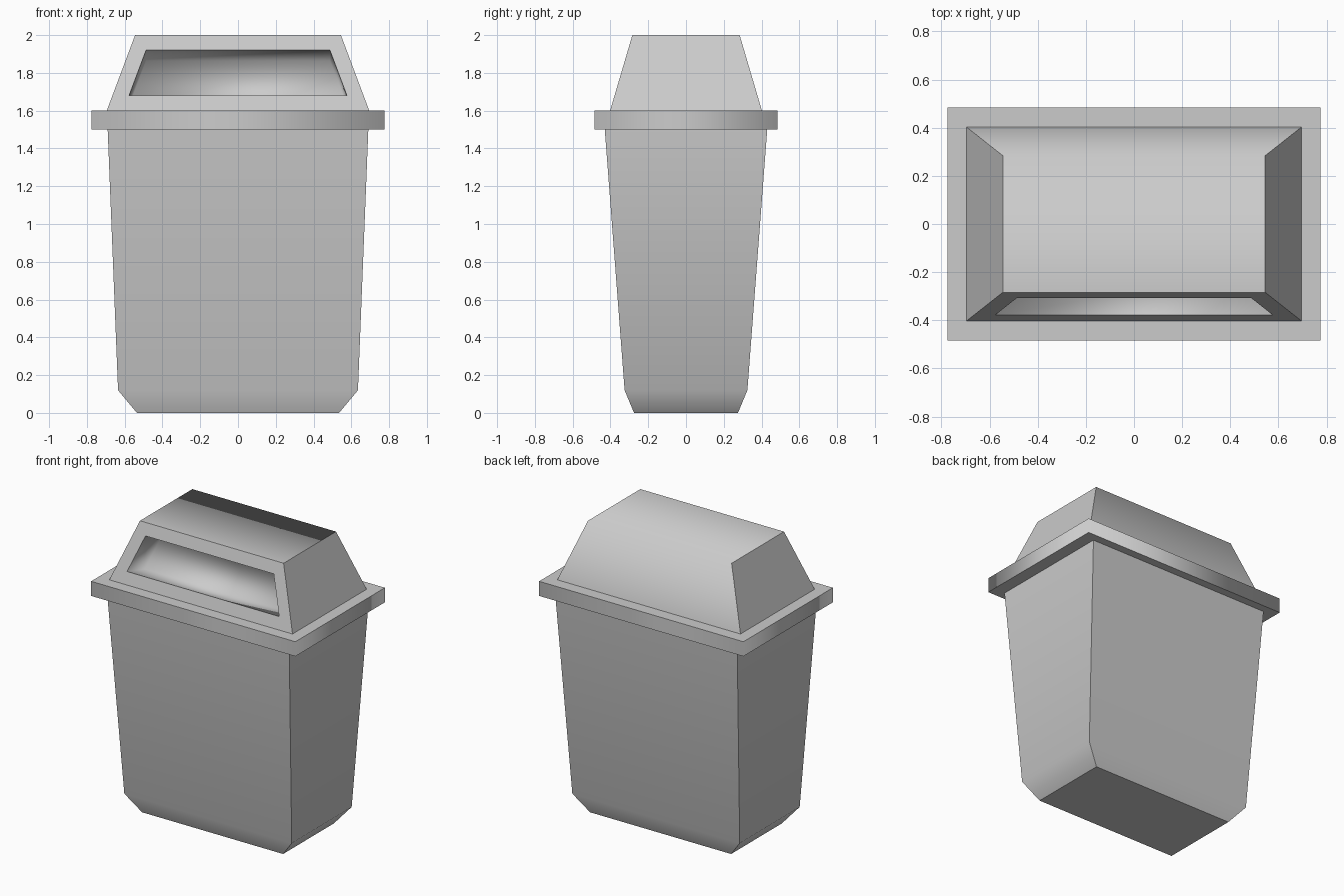
import bpy
import bmesh

cube = bpy.data.objects.get("Cube")
if cube:
    bpy.data.objects.remove(cube, do_unlink=True)

# One plain plastic colour for every part
GREY = (0.6, 0.6, 0.6, 1.0)
plastic = bpy.data.materials.new("grey plastic")
plastic.use_nodes = True
plastic.diffuse_color = GREY
plastic.node_tree.nodes["Principled BSDF"].inputs["Base Color"].default_value = GREY


def loft(levels):
    """Closed solid through centred rectangles given as (half x, half y, z)."""
    bm = bmesh.new()
    rings = [[bm.verts.new((sx * x, sy * y, z))
              for sx, sy in ((-1, -1), (1, -1), (1, 1), (-1, 1))]
             for x, y, z in levels]
    bm.faces.new(rings[0][::-1])
    bm.faces.new(rings[-1])
    for low, high in zip(rings, rings[1:]):
        for i in range(4):
            j = (i + 1) % 4
            bm.faces.new((low[i], low[j], high[j], high[i]))
    bm.normal_update()
    return bm


def finish(bm, name, is_soft):
    """Smooth shade the part, keeping every edge sharp unless is_soft(edge)."""
    for face in bm.faces:
        face.smooth = True
    for edge in bm.edges:
        edge.smooth = is_soft(edge)
    mesh = bpy.data.meshes.new(name)
    bm.to_mesh(mesh)
    bm.free()
    mesh.materials.append(plastic)
    obj = bpy.data.objects.new(name, mesh)
    bpy.context.collection.objects.link(obj)
    return obj


# Tapered bin body with a chamfered foot; only the foot bend is soft
FOOT = 0.12
body = loft([(0.535, 0.275, 0), (0.635, 0.325, FOOT), (0.69, 0.43, 1.5)])
finish(body, "bin_body", lambda e: all(abs(v.co.z - FOOT) < 0.001 for v in e.verts))

# Overhanging rim; its upright corners are soft
rim = loft([(0.775, 0.485, 1.5), (0.775, 0.485, 1.6)])
finish(rim, "rim", lambda e: abs(e.verts[0].co.z - e.verts[1].co.z) > 0.05)

# Sloped lid with a recessed opening in the front
lid = loft([(0.695, 0.402, 1.6), (0.545, 0.284, 2.0)])
front = min(lid.faces, key=lambda f: f.normal.y)
bmesh.ops.inset_region(lid, faces=[front], thickness=0.083, use_even_offset=True)
inward = -front.normal.copy()
mouth_edges = set(front.edges)
result = bmesh.ops.extrude_face_region(lid, geom=[front])
pocket_verts = {g for g in result["geom"] if isinstance(g, bmesh.types.BMVert)}
if front.is_valid:
    bmesh.ops.delete(lid, geom=[front], context="FACES_ONLY")
for vert in pocket_verts:
    vert.co += inward * 0.2
bmesh.ops.recalc_face_normals(lid, faces=lid.faces[:])


def lid_soft(edge):
    # Inside of the pocket, and the bend between the top and the back
    in_pocket = any(v in pocket_verts for v in edge.verts)
    back_bend = all(v.co.y > 0.25 and v.co.z > 1.95 for v in edge.verts)
    return in_pocket or back_bend


finish(lid, "lid", lid_soft)
